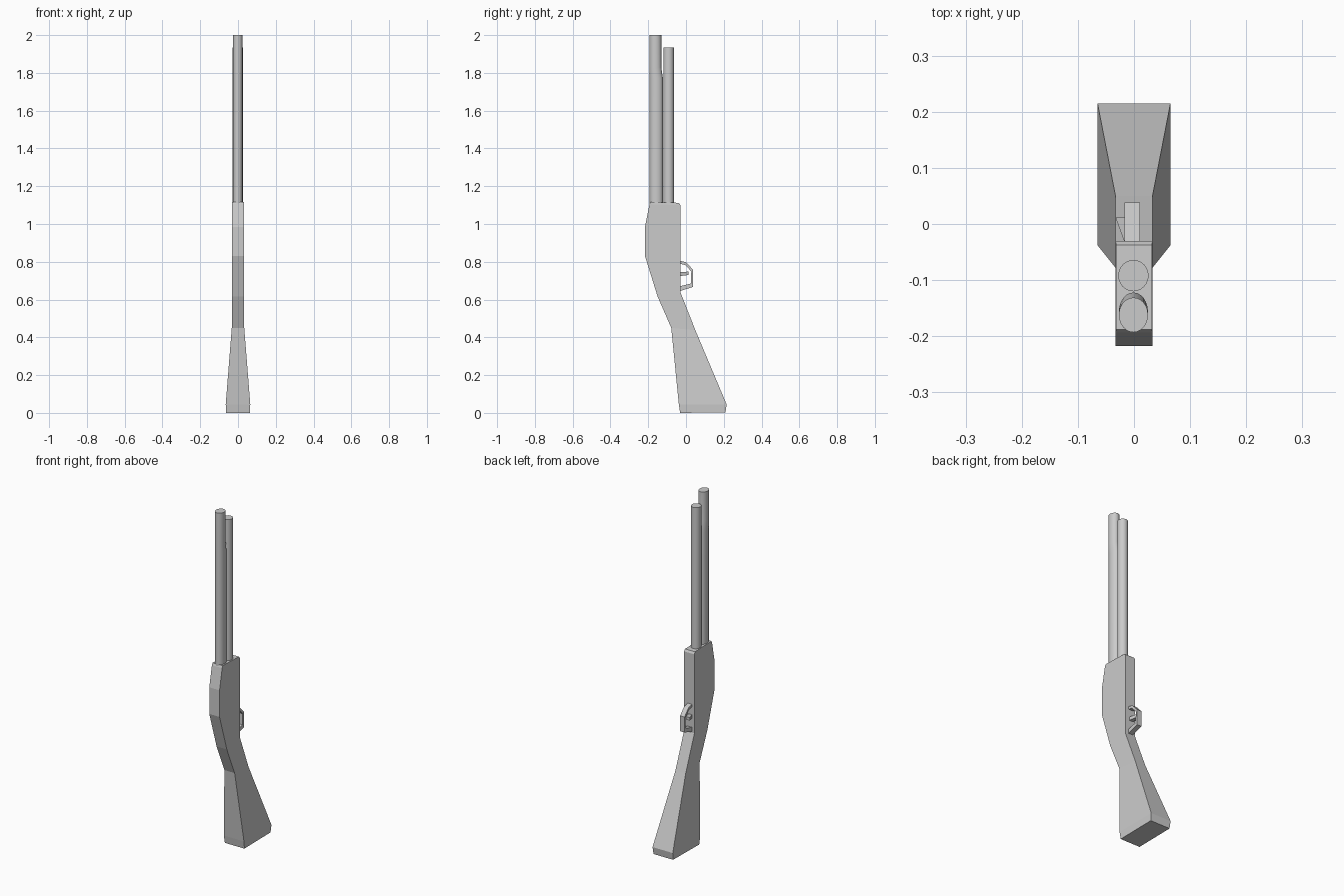
import bpy, bmesh, math

if "Cube" in bpy.data.objects:
    bpy.data.objects.remove(bpy.data.objects["Cube"])


def loft(name, rings, closed_ends=True):
    """Skin a list of equal-length vertex rings."""
    bm = bmesh.new()
    rows = [[bm.verts.new(p) for p in ring] for ring in rings]
    n = len(rows[0])
    for a, b in zip(rows, rows[1:]):
        for i in range(n):
            j = (i + 1) % n
            bm.faces.new((a[i], a[j], b[j], b[i]))
    if closed_ends:
        bm.faces.new(rows[0])
        bm.faces.new(rows[-1])
    bmesh.ops.recalc_face_normals(bm, faces=bm.faces)
    me = bpy.data.meshes.new(name)
    bm.to_mesh(me)
    bm.free()
    ob = bpy.data.objects.new(name, me)
    bpy.context.collection.objects.link(ob)
    return ob


def tube(name, sections, rx, sides=24):
    """Upright tube from (z, y_front, y_back) sections."""
    rings = []
    for z, y0, y1 in sections:
        c, r = (y0 + y1) / 2, (y1 - y0) / 2
        rings.append([(-0.001 + rx * math.cos(t), c + r * math.sin(t), z)
                      for t in (2 * math.pi * i / sides for i in range(sides))])
    ob = loft(name, rings)
    bpy.ops.object.select_all(action='DESELECT')
    ob.select_set(True)
    bpy.context.view_layer.objects.active = ob
    bpy.ops.object.shade_smooth_by_angle(angle=math.radians(30))
    return ob


# Stock and receiver: front (y, z), back (y, z), half width
stock = [
    ((-0.031, 0.000), (0.209, 0.003), 0.063),
    ((-0.038, 0.045), (0.215, 0.045), 0.065),
    ((-0.078, 0.450), (0.050, 0.437), 0.033),
    ((-0.150, 0.615), (-0.030, 0.640), 0.033),
    ((-0.217, 0.830), (-0.030, 0.830), 0.033),
    ((-0.217, 0.985), (-0.030, 0.985), 0.033),
    ((-0.193, 1.105), (-0.030, 1.100), 0.033),
    ((-0.188, 1.117), (-0.037, 1.112), 0.032),
]
loft("stock", [[(-w, *f), (w, *f), (w, *b), (-w, *b)] for f, b, w in stock])

# Upper barrel, slightly narrowed near the muzzle
tube("barrel", [(1.09, -0.192, -0.122), (1.77, -0.192, -0.122),
                (1.83, -0.193, -0.131), (2.0, -0.193, -0.131)], 0.026)

# Magazine tube under the barrel
tube("magazine_tube", [(1.09, -0.120, -0.064), (1.935, -0.120, -0.064)], 0.027)

# Trigger guard: outer and inner (y, z) path points
outer = [(-0.035, 0.806), (0.000, 0.798), (0.038, 0.757), (0.038, 0.667), (-0.035, 0.644)]
inner = [(-0.035, 0.790), (-0.004, 0.783), (0.028, 0.749), (0.026, 0.685), (-0.035, 0.670)]
loft("trigger_guard", [[(-0.017, *o), (0.011, *o), (0.011, *i), (-0.017, *i)]
                       for o, i in zip(outer, inner)])

# Trigger: tapered blade leaning to one side
trigger = [(-0.035, -0.016, 0.008, 0.724, 0.744), (0.012, -0.033, -0.008, 0.730, 0.748)]
loft("trigger", [[(x0, y, z0), (x1, y, z0), (x1, y, z1), (x0, y, z1)]
                 for y, x0, x1, z0, z1 in trigger])
